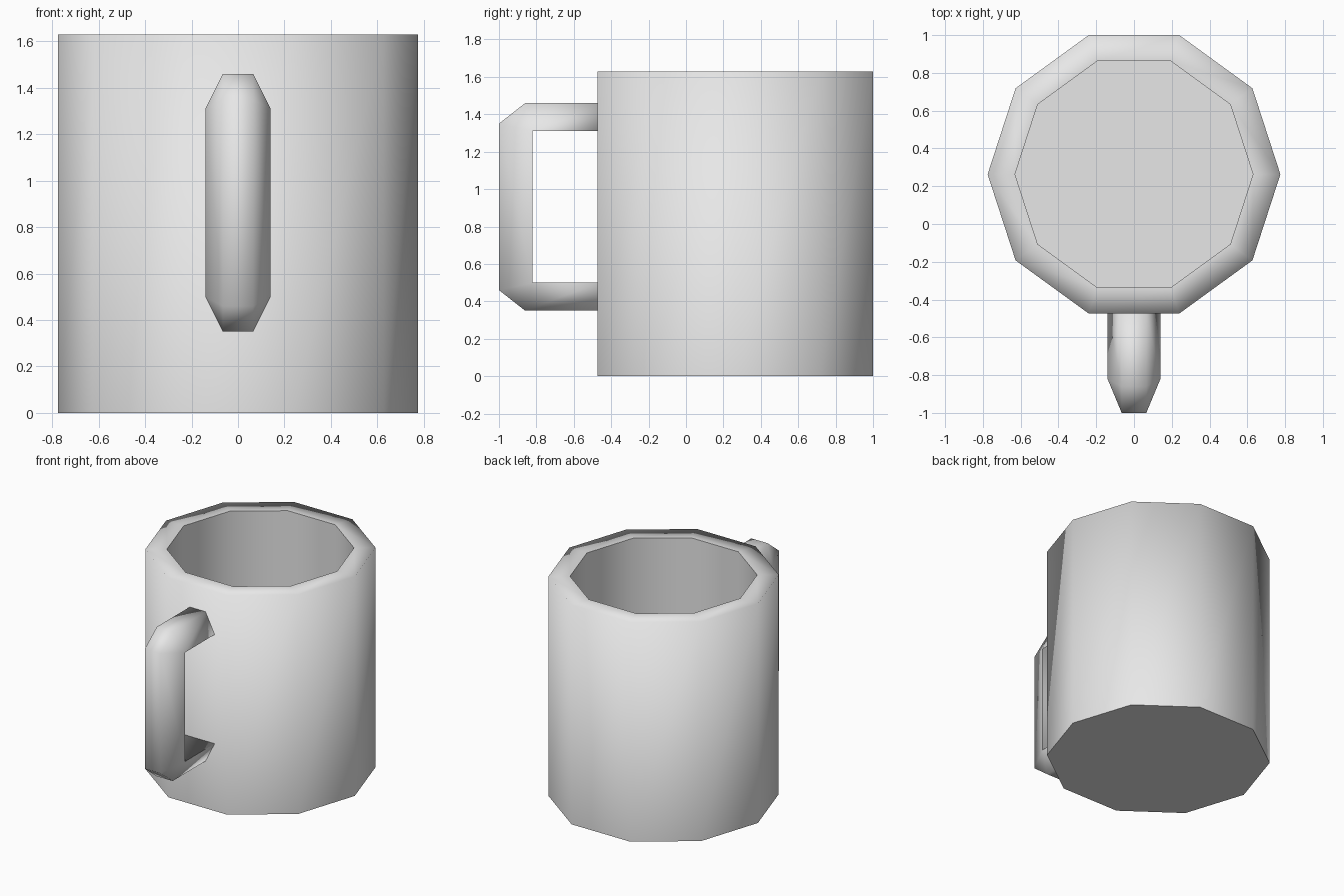
import bpy, bmesh
from math import cos, sin, tau, radians

cube = bpy.data.objects.get("Cube")
if cube:
    bpy.data.objects.remove(cube, do_unlink=True)

# Single glaze colour
glaze = bpy.data.materials.new("light_grey_glaze")
glaze.use_nodes = True
glaze.diffuse_color = (0.8, 0.8, 0.8, 1)
glaze.node_tree.nodes["Principled BSDF"].inputs["Base Color"].default_value = (0.8, 0.8, 0.8, 1)


def loft(name, rings, sharp_rings=(), sharp_angle=None):
    """Join matching rings of points into a closed, capped, smooth surface."""
    bm = bmesh.new()
    loops = [[bm.verts.new(p) for p in ring] for ring in rings]
    n = len(loops[0])
    for a, b in zip(loops, loops[1:]):
        for i in range(n):
            j = (i + 1) % n
            bm.faces.new((a[i], a[j], b[j], b[i]))
    bm.faces.new(loops[0][::-1])
    bm.faces.new(loops[-1])
    for f in bm.faces:
        f.smooth = True
    for k in sharp_rings:
        for i in range(n):
            bm.edges.get((loops[k][i], loops[k][(i + 1) % n])).smooth = False
    bmesh.ops.remove_doubles(bm, verts=bm.verts[:], dist=0.0001)
    bmesh.ops.recalc_face_normals(bm, faces=bm.faces[:])
    mesh = bpy.data.meshes.new(name)
    bm.to_mesh(mesh)
    bm.free()
    if sharp_angle:
        mesh.set_sharp_from_angle(angle=radians(sharp_angle))
    mesh.materials.append(glaze)
    obj = bpy.data.objects.new(name, mesh)
    bpy.context.collection.objects.link(obj)
    return obj


# Ten-sided hollow cup: outer wall, flat rim, inner wall, floor
SIDES, CENTRE_Y = 10, 0.263
OUTER, INNER, HEIGHT, FLOOR = 0.775, 0.63, 1.63, 0.15


def ring(radius, z):
    return [(radius * cos(tau * i / SIDES), CENTRE_Y + radius * sin(tau * i / SIDES), z)
            for i in range(SIDES)]


loft("cup", [ring(OUTER, 0), ring(OUTER, HEIGHT), ring(INNER, HEIGHT), ring(INNER, FLOOR)],
     sharp_rings=(0, 2, 3))

# Handle: trapezoid section, narrow outside and wide inside, with chamfered corners
MID_Z = 0.905
upper = [((-0.465, 1.46), (-0.465, 1.31)),
         ((-0.86, 1.46), (-0.82, 1.31)),
         ((-1.0, 1.35), (-0.82, 1.31))]
lower = [tuple((y, 2 * MID_Z - z) for y, z in pair) for pair in reversed(upper)]


def section(outside, inside, narrow=0.065, wide=0.14):
    return [(-narrow, *outside), (narrow, *outside), (wide, *inside), (-wide, *inside)]


loft("handle", [section(*pair) for pair in upper + lower], sharp_angle=95)
